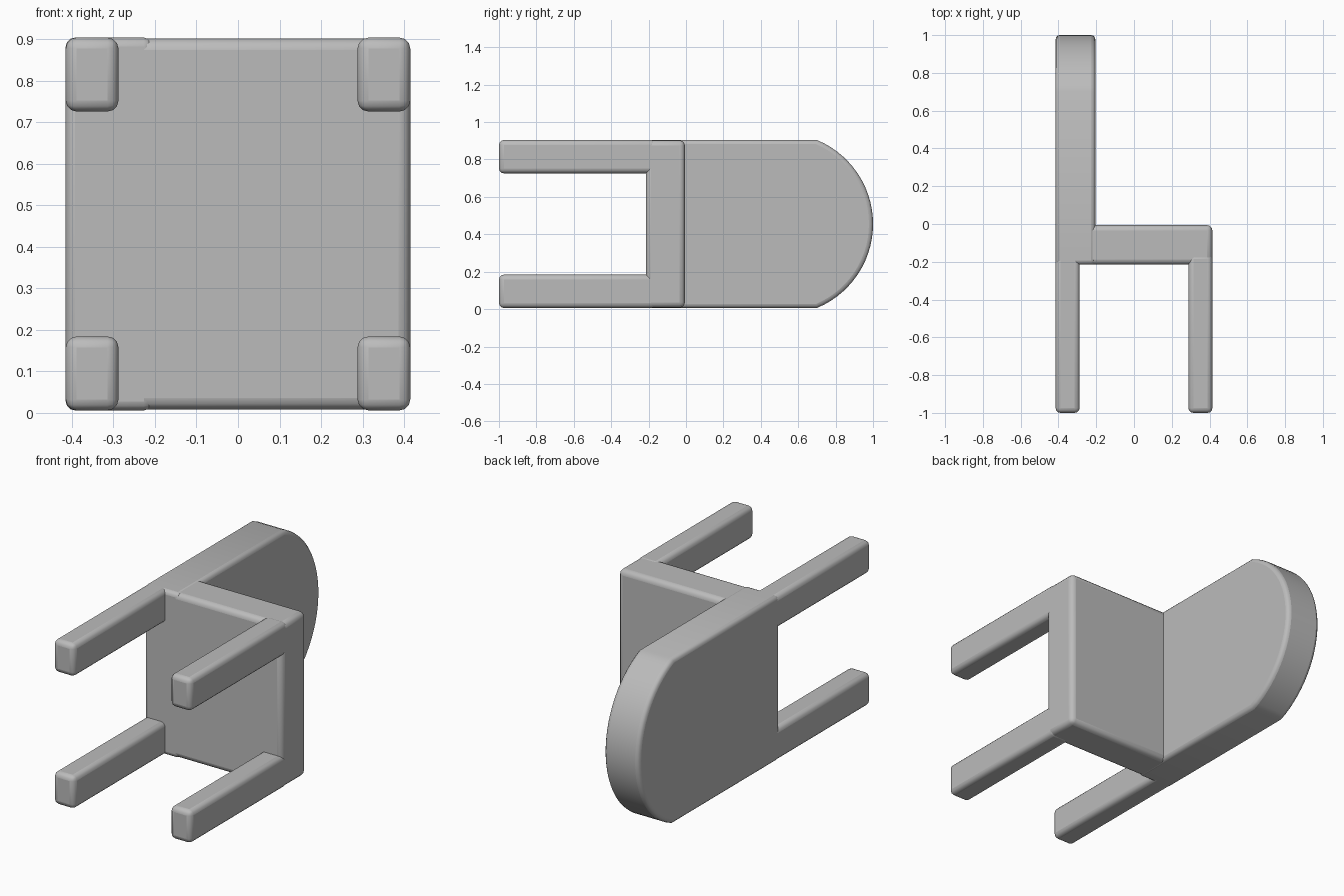
import bpy, bmesh, math

if "Cube" in bpy.data.objects:
    bpy.data.objects.remove(bpy.data.objects["Cube"])

grey = bpy.data.materials.new("plain grey")
grey.diffuse_color = (0.5, 0.5, 0.5, 1)
grey.use_nodes = True
grey.node_tree.nodes["Principled BSDF"].inputs["Base Color"].default_value = grey.diffuse_color

Z0, Z1 = 0.006, 0.904          # lower and upper side of the chair lying down
X0, X1 = -0.415, 0.415         # rear and front of the chair
ZC = (Z0 + Z1) / 2


def prism(name, outline, x0, x1, bevel):
    """Extrude a (y, z) outline along x and round its edges."""
    bm = bmesh.new()
    face = bm.faces.new([bm.verts.new((x0, y, z)) for y, z in outline])
    ext = bmesh.ops.extrude_face_region(bm, geom=[face])
    verts = [v for v in ext["geom"] if isinstance(v, bmesh.types.BMVert)]
    bmesh.ops.translate(bm, verts=verts, vec=(x1 - x0, 0, 0))
    bmesh.ops.recalc_face_normals(bm, faces=bm.faces)
    mesh = bpy.data.meshes.new(name)
    bm.to_mesh(mesh)
    bm.free()
    mesh.materials.append(grey)
    obj = bpy.data.objects.new(name, mesh)
    bpy.context.collection.objects.link(obj)
    mod = obj.modifiers.new("rounded edges", "BEVEL")
    mod.width, mod.segments = bevel, 3
    mod.limit_method, mod.angle_limit = "ANGLE", math.radians(25)
    bpy.ops.object.select_all(action="DESELECT")
    obj.select_set(True)
    bpy.context.view_layer.objects.active = obj
    bpy.ops.object.shade_smooth_by_angle(angle=math.radians(35))
    return obj


def box(name, x0, x1, y0, y1, z0, z1, bevel):
    return prism(name, [(y0, z0), (y1, z0), (y1, z1), (y0, z1)], x0, x1, bevel)


# Backrest with an arched end
shoulder, tip = 0.70, 1.0
half, rise = (Z1 - Z0) / 2, tip - shoulder
radius = (half ** 2 + rise ** 2) / (2 * rise)
spread = math.asin(half / radius)
arc = [(tip - radius + radius * math.cos(a), ZC + radius * math.sin(a))
       for a in (spread * (i / 14 - 1) for i in range(29))]
prism("backrest", [(-0.215, Z0)] + arc + [(-0.215, Z1)], X0, -0.205, 0.022)

# Seat
box("seat", X0 + 0.003, X1, -0.215, -0.006, Z0 + 0.002, Z1 - 0.002, 0.028)

# Four legs
for side, x0, x1 in (("rear", X0, -0.288), ("front", 0.288, X1)):
    for level, z0, z1 in (("lower", Z0, 0.184), ("upper", 0.726, Z1)):
        box(f"{side}_leg_{level}", x0, x1, -1.0, -0.16, z0, z1, 0.026)
